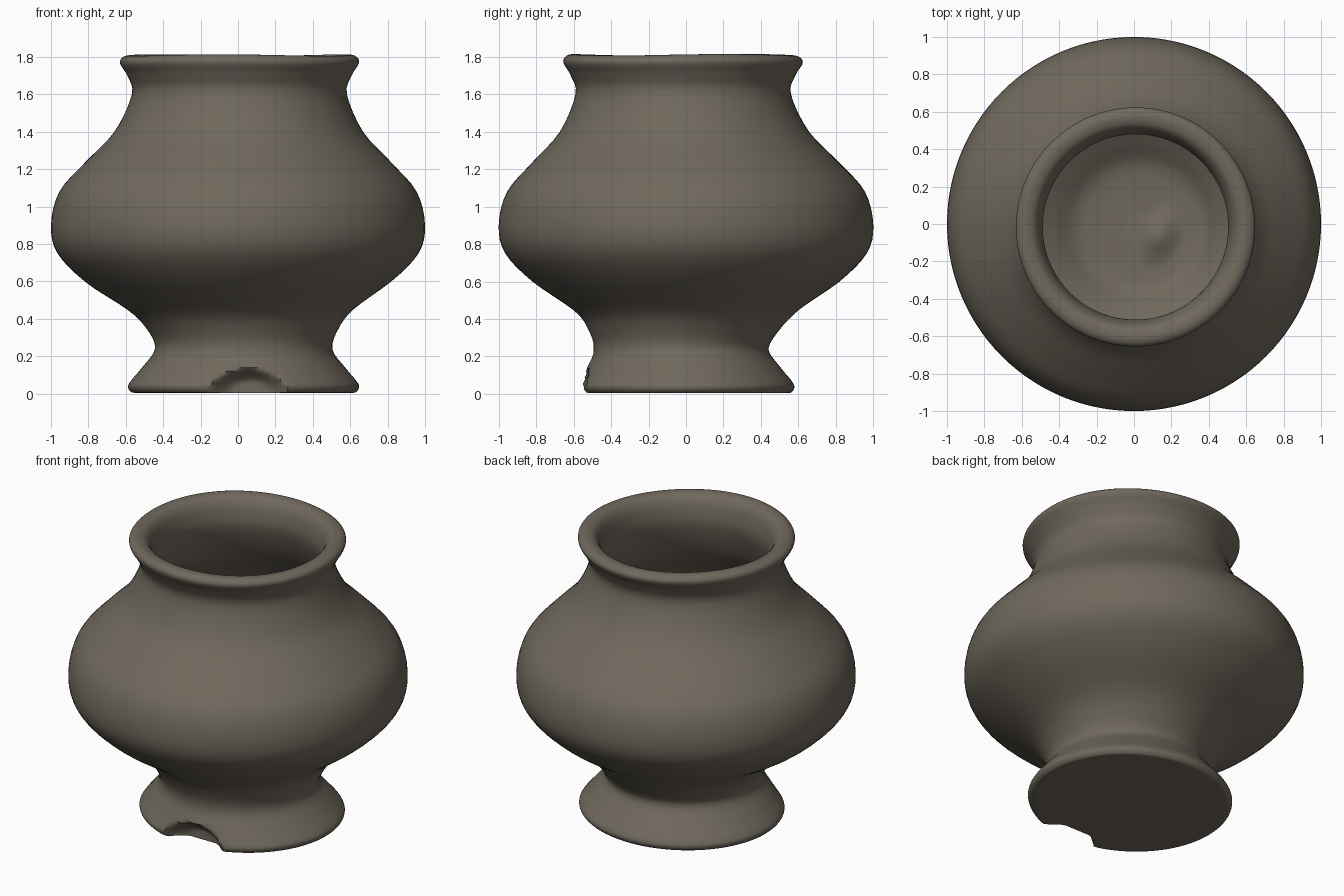
import bpy, bmesh, math
from mathutils import Vector

if "Cube" in bpy.data.objects:
    bpy.data.objects.remove(bpy.data.objects["Cube"])

SEG = 112
SUB = 4

# Outer profile from the underside to the lip: (radius, height)
OUTER = [
    (0.40, 0.005), (0.553, 0.004), (0.586, 0.012), (0.598, 0.04), (0.579, 0.075),
    (0.53, 0.14), (0.47, 0.24), (0.515, 0.35), (0.605, 0.45), (0.82, 0.60),
    (0.965, 0.75), (1.0, 0.90), (0.955, 1.08), (0.82, 1.235), (0.665, 1.40),
    (0.575, 1.60), (0.60, 1.70), (0.638, 1.765), (0.627, 1.798), (0.587, 1.81),
]
# Inner profile from the lip down to the floor
INNER = [
    (0.537, 1.79), (0.505, 1.72), (0.503, 1.60), (0.60, 1.38), (0.80, 1.17),
    (0.88, 0.95), (0.82, 0.72), (0.60, 0.50), (0.44, 0.385), (0.35, 0.32),
    (0.25, 0.30), (0.06, 0.295),
]


def smooth(t):
    t = max(0.0, min(1.0, t))
    return t * t * (3 - 2 * t)


def spline(points, steps):
    """Smooth curve through all profile points."""
    out = []
    for i in range(len(points) - 1):
        p0 = points[max(i - 1, 0)]
        p3 = points[min(i + 2, len(points) - 1)]
        for s in range(steps):
            t = s / steps
            out.append([0.5 * (2 * b + (c - a) * t + (2 * a - 5 * b + 4 * c - d) * t * t
                               + (3 * b - a - 3 * c + d) * t ** 3)
                        for a, b, c, d in zip(p0, points[i], points[i + 1], p3)])
    out.append(list(points[-1]))
    return out


def point(r, z, a, inside):
    """Point on the hand-thrown surface: off-centre foot and neck, chip, rim and swirl."""
    foot = 1 - smooth((z - 0.25) / 0.35)
    neck = smooth((z - 1.1) / 0.6)
    waist = max(0.0, 1 - abs(z - 0.24) / 0.17)
    oval = 0.033 * (1 - smooth((z - 0.04) / 0.3))
    x = 0.03 * foot + 0.008 * neck + r * (1 + oval) * math.cos(a)
    y = -0.027 * waist - 0.016 * neck + r * (1 - oval) * math.sin(a)
    # Chip in the front of the foot
    if not inside and z < 0.3 and y < -0.2:
        d = math.hypot((x - 0.06) / 0.29, z / 0.20)
        y = max(y, -0.60 + 0.155 * smooth((1.0 - d) / 0.7))
    # Uneven rim
    z += 0.004 * math.sin(3 * a + 0.5) * smooth((z - 1.7) / 0.1)
    # Swirl on the inner floor
    if inside and z < 0.4:
        dist = math.hypot(x, y)
        arc = smooth(1.0 - abs(math.atan2(y, x) + 0.45) / 1.15)
        z += 0.06 * arc * smooth(dist / 0.17) * (1 - smooth((dist - 0.17) / 0.07))
    return Vector((x, y, max(z, 0.0)))


# Pot body: foot, belly, neck, lip and hollow inside in one lathe surface
bm = bmesh.new()
lip = (len(OUTER) - 1) * SUB
rings = [[bm.verts.new(point(r, z, 2 * math.pi * s / SEG, k > lip)) for s in range(SEG)]
         for k, (r, z) in enumerate(spline(OUTER + INNER, SUB))]
for lower, upper in zip(rings, rings[1:]):
    for s in range(SEG):
        n = (s + 1) % SEG
        bm.faces.new((lower[s], lower[n], upper[n], upper[s]))

# Close the underside and the inner floor
bm.faces.new(list(reversed(rings[0])))
bm.faces.new(rings[-1])
bmesh.ops.recalc_face_normals(bm, faces=bm.faces)

mesh = bpy.data.meshes.new("clay_pot")
bm.to_mesh(mesh)
bm.free()
pot = bpy.data.objects.new("clay_pot", mesh)
bpy.context.collection.objects.link(pot)

clay = bpy.data.materials.new("dark grey brown clay")
clay.diffuse_color = (0.16, 0.139, 0.108, 1.0)
clay.use_nodes = True
clay.node_tree.nodes["Principled BSDF"].inputs["Base Color"].default_value = clay.diffuse_color
mesh.materials.append(clay)

bpy.context.view_layer.objects.active = pot
pot.select_set(True)
bpy.ops.object.shade_smooth_by_angle(angle=math.radians(50))
